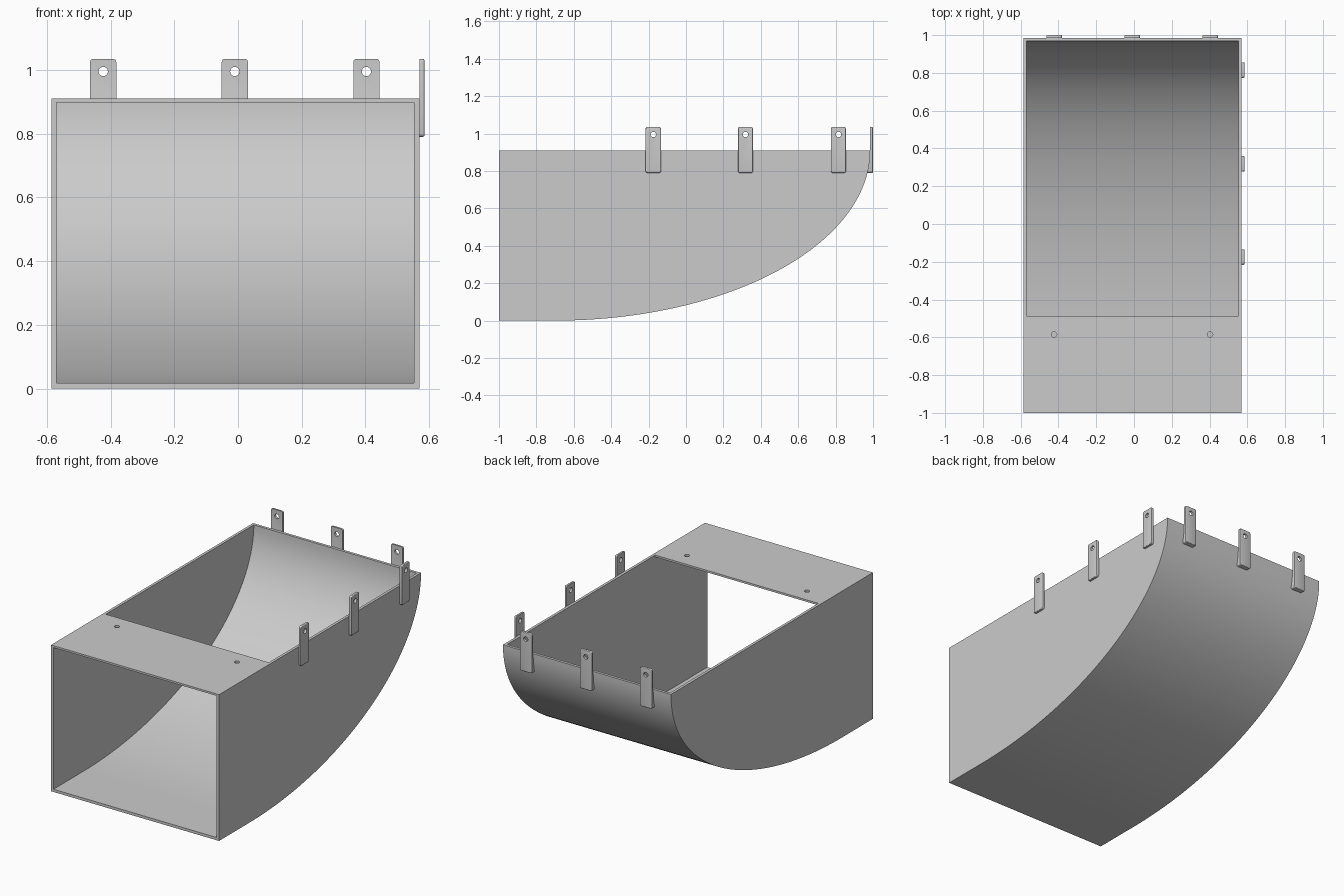
import bpy, bmesh, math
from mathutils import Matrix, Vector

cube = bpy.data.objects.get("Cube")
if cube:
    bpy.data.objects.remove(cube, do_unlink=True)

LEFT, RIGHT, FRONT, BACK, TOP = -0.586, 0.57, -1.0, 0.985, 0.91
WALL, LID = 0.017, 0.012
CURVE_Y = -0.7          # where the floor starts to sweep up
LIP_Y = -0.487          # rear edge of the top plate
TAB_X = (-0.423, -0.01, 0.403)
TAB_Y = (-0.175, 0.318, 0.815)

grey = bpy.data.materials.new("light grey")
grey.use_nodes = True
COLOUR = (0.6, 0.6, 0.6, 1)
grey.diffuse_color = COLOUR
grey.node_tree.nodes["Principled BSDF"].inputs["Base Color"].default_value = COLOUR


def to_object(bm, name):
    bmesh.ops.recalc_face_normals(bm, faces=bm.faces)
    mesh = bpy.data.meshes.new(name)
    bm.to_mesh(mesh)
    bm.free()
    mesh.materials.append(grey)
    ob = bpy.data.objects.new(name, mesh)
    bpy.context.collection.objects.link(ob)
    return ob


def prism(points, axis):
    """Extrude a closed outline along a vector."""
    bm = bmesh.new()
    face = bm.faces.new([bm.verts.new(p) for p in points])
    new = bmesh.ops.extrude_face_region(bm, geom=[face])["geom"]
    bmesh.ops.translate(bm, vec=axis, verts=[v for v in new if isinstance(v, bmesh.types.BMVert)])
    return bm


def cylinder(location, rotation, radius=0.0145):
    bm = bmesh.new()
    bmesh.ops.create_cone(bm, cap_ends=True, segments=32, radius1=radius, radius2=radius,
                          depth=0.1, matrix=Matrix.Translation(location) @ rotation)
    return to_object(bm, "hole_cutter")


def cut(ob, cutter):
    mod = ob.modifiers.new("cut", 'BOOLEAN')
    mod.operation, mod.solver, mod.object = 'DIFFERENCE', 'EXACT', cutter
    bpy.context.view_layer.objects.active = ob
    bpy.ops.object.modifier_apply(modifier=mod.name)
    bpy.data.objects.remove(cutter, do_unlink=True)


def smooth(ob):
    bpy.ops.object.select_all(action='DESELECT')
    ob.select_set(True)
    bpy.context.view_layer.objects.active = ob
    bpy.ops.object.shade_smooth_by_angle(angle=math.radians(25))


def sweep(inset, steps=56):
    """Quarter ellipse from the flat floor up to the rear rim."""
    a, b = BACK - CURVE_Y - inset, TOP - inset
    return [(CURVE_Y + a * math.sin(t), TOP - b * math.cos(t))
            for t in (i / steps * math.pi / 2 for i in range(steps + 1))]


# Scoop body: solid hull hollowed out through the front and the top
hull = [(FRONT, 0)] + sweep(0) + [(FRONT, TOP)]
body = to_object(prism([(LEFT, y, z) for y, z in hull], (RIGHT - LEFT, 0, 0)), "scoop_body")
hollow = [(FRONT - 0.1, WALL)] + sweep(WALL) + [
    (BACK - WALL, TOP + 0.1), (LIP_Y, TOP + 0.1), (LIP_Y, TOP - LID), (FRONT - 0.1, TOP - LID)]
cut(body, to_object(prism([(LEFT + WALL, y, z) for y, z in hollow],
                          (RIGHT - LEFT - 2 * WALL, 0, 0)), "hollow_cutter"))

# Screw holes in the top plate
for x in (TAB_X[0], TAB_X[2]):
    cut(body, cylinder((x, -0.585, TOP), Matrix()))
smooth(body)


def tab(name, matrix, wedge):
    """Mounting tab in local x-z, inner face at y = 0, outer face at +y."""
    half, low, high, thick, r = 0.041, 0.79, 1.035, 0.015, 0.01
    outline = []
    for cx, cz, start in ((half - r, high - r, 0), (r - half, high - r, 90),
                          (r - half, low + r, 180), (half - r, low + r, 270)):
        for i in range(5):
            t = math.radians(start + i * 22.5)
            outline.append((cx + r * math.cos(t), 0, cz + r * math.sin(t)))
    bm = prism(outline, (0, thick, 0))
    # Soften the outer rim
    rim = [e for e in bm.edges if all(v.co.y > thick / 2 for v in e.verts)]
    bmesh.ops.bevel(bm, geom=rim, offset=0.005, segments=3, profile=0.5, affect='EDGES')
    # Thicken the lower part so it meets the curved wall
    if wedge:
        bmesh.ops.bisect_plane(bm, geom=bm.verts[:] + bm.edges[:] + bm.faces[:],
                               plane_co=(0, 0, TOP), plane_no=(0, 0, 1))
        for v in bm.verts:
            if v.co.y < 0.001 and v.co.z < TOP:
                v.co.y -= 0.022 * (TOP - v.co.z) / (TOP - low)
    bm.transform(matrix)
    ob = to_object(bm, name)
    cut(ob, cylinder(matrix @ Vector((0, 0, 0.995)),
                     matrix.to_3x3().to_4x4() @ Matrix.Rotation(math.pi / 2, 4, 'X')))
    smooth(ob)


# Three tabs along the rear rim and three along the left side
for i, x in enumerate(TAB_X):
    tab(f"rear_tab_{i + 1}", Matrix.Translation((x, BACK, 0)), True)
for i, y in enumerate(TAB_Y):
    tab(f"side_tab_{i + 1}",
        Matrix.Translation((RIGHT, y, 0)) @ Matrix.Rotation(-math.pi / 2, 4, 'Z'), False)
